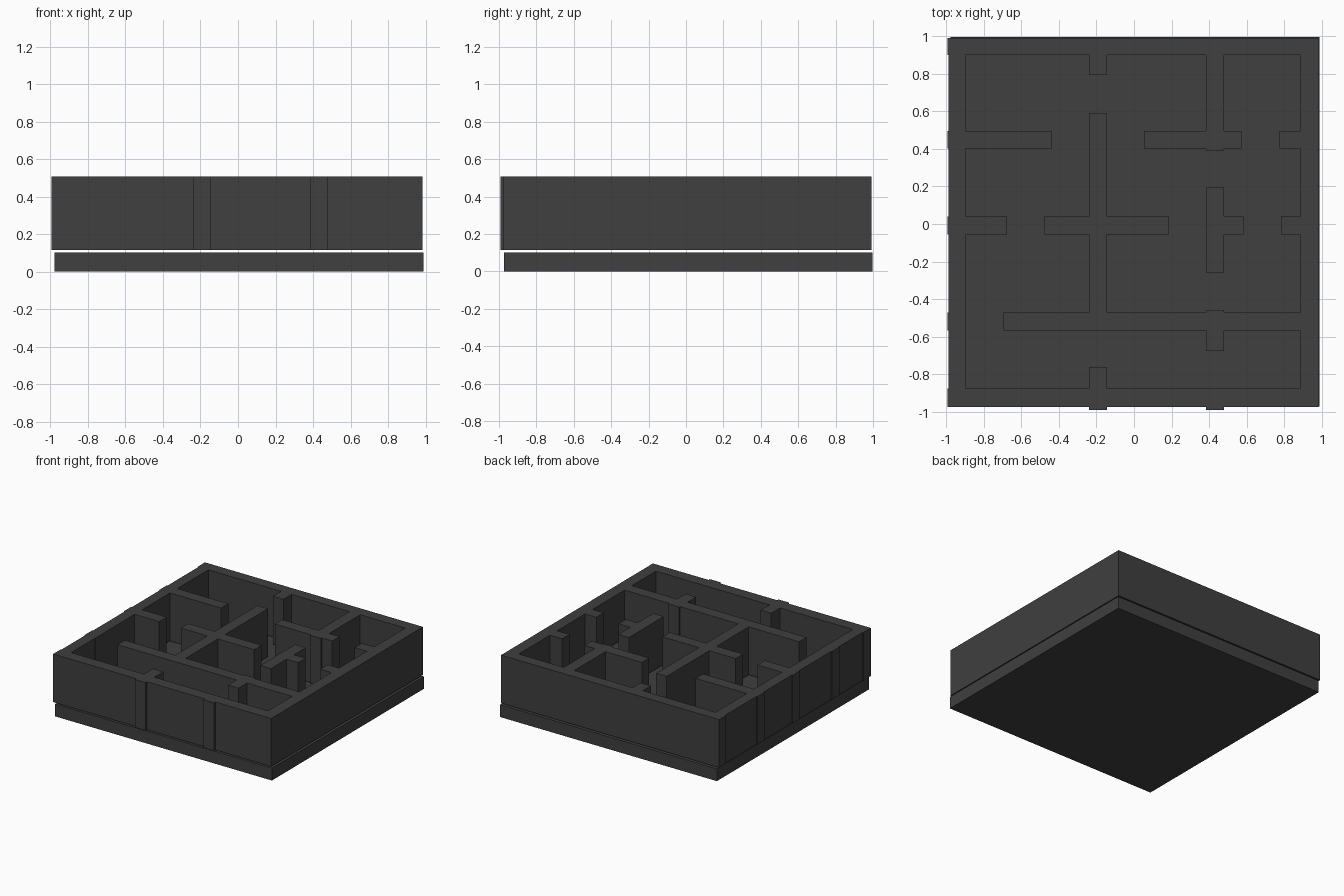
import bpy, bmesh

if "Cube" in bpy.data.objects:
    bpy.data.objects.remove(bpy.data.objects["Cube"])

dark = bpy.data.materials.new("dark_grey")
dark.diffuse_color = (0.05, 0.05, 0.05, 1)
dark.use_nodes = True
dark.node_tree.nodes["Principled BSDF"].inputs["Base Color"].default_value = dark.diffuse_color


def extrude_plan(name, rects, z0, z1):
    """Merge overlapping plan rectangles (x0, x1, y0, y1) into one extruded solid."""
    xs = sorted({v for r in rects for v in r[:2]})
    ys = sorted({v for r in rects for v in r[2:]})
    bm = bmesh.new()
    grid = {}

    def vert(i, j):
        if (i, j) not in grid:
            grid[i, j] = bm.verts.new((xs[i], ys[j], z0))
        return grid[i, j]

    for i in range(len(xs) - 1):
        for j in range(len(ys) - 1):
            cx, cy = (xs[i] + xs[i + 1]) / 2, (ys[j] + ys[j + 1]) / 2
            if any(a < cx < b and c < cy < d for a, b, c, d in rects):
                bm.faces.new([vert(i, j), vert(i + 1, j), vert(i + 1, j + 1), vert(i, j + 1)])
    ext = bmesh.ops.extrude_face_region(bm, geom=bm.faces[:], use_keep_orig=True)
    top = [g for g in ext["geom"] if isinstance(g, bmesh.types.BMVert)]
    bmesh.ops.translate(bm, verts=top, vec=(0, 0, z1 - z0))
    bmesh.ops.recalc_face_normals(bm, faces=bm.faces[:])
    mesh = bpy.data.meshes.new(name)
    bm.to_mesh(mesh)
    bm.free()
    mesh.materials.append(dark)
    obj = bpy.data.objects.new(name, mesh)
    bpy.context.collection.objects.link(obj)
    return obj


# floor slab
extrude_plan("floor_slab", [(-0.978, 0.99, -0.974, 0.996)], 0.0, 0.101)

# outer walls: left, right, front, back
L, R, F, B = -0.995, 0.984, -0.993, 0.992
plan = [
    (-0.988, -0.899, -0.976, B),
    (0.888, R, -0.976, B),
    (L, R, -0.976, -0.878),
    (L, R, 0.9, B),
]

# partitions running front to back: x range, then y spans between doorways
for x0, x1, spans in [
    (-0.239, -0.144, [(0.795, B), (-0.565, 0.593), (F, -0.763)]),
    (0.383, 0.479, [(0.391, B), (-0.258, 0.194), (-0.678, -0.459), (F, -0.878)]),
]:
    plan += [(x0, x1, a, b) for a, b in spans]

# partitions running left to right: y range, then x spans between doorways
for y0, y1, spans in [
    (0.402, 0.497, [(L, -0.436), (0.053, 0.574), (0.777, R)]),
    (-0.056, 0.04, [(L, -0.676), (-0.479, 0.186), (0.39, 0.585), (0.785, R)]),
    (-0.567, -0.471, [(L, -0.897), (-0.697, R)]),
]:
    plan += [(a, b, y0, y1) for a, b in spans]

# walls stand just clear of the slab
extrude_plan("room_walls", plan, 0.114, 0.508)
